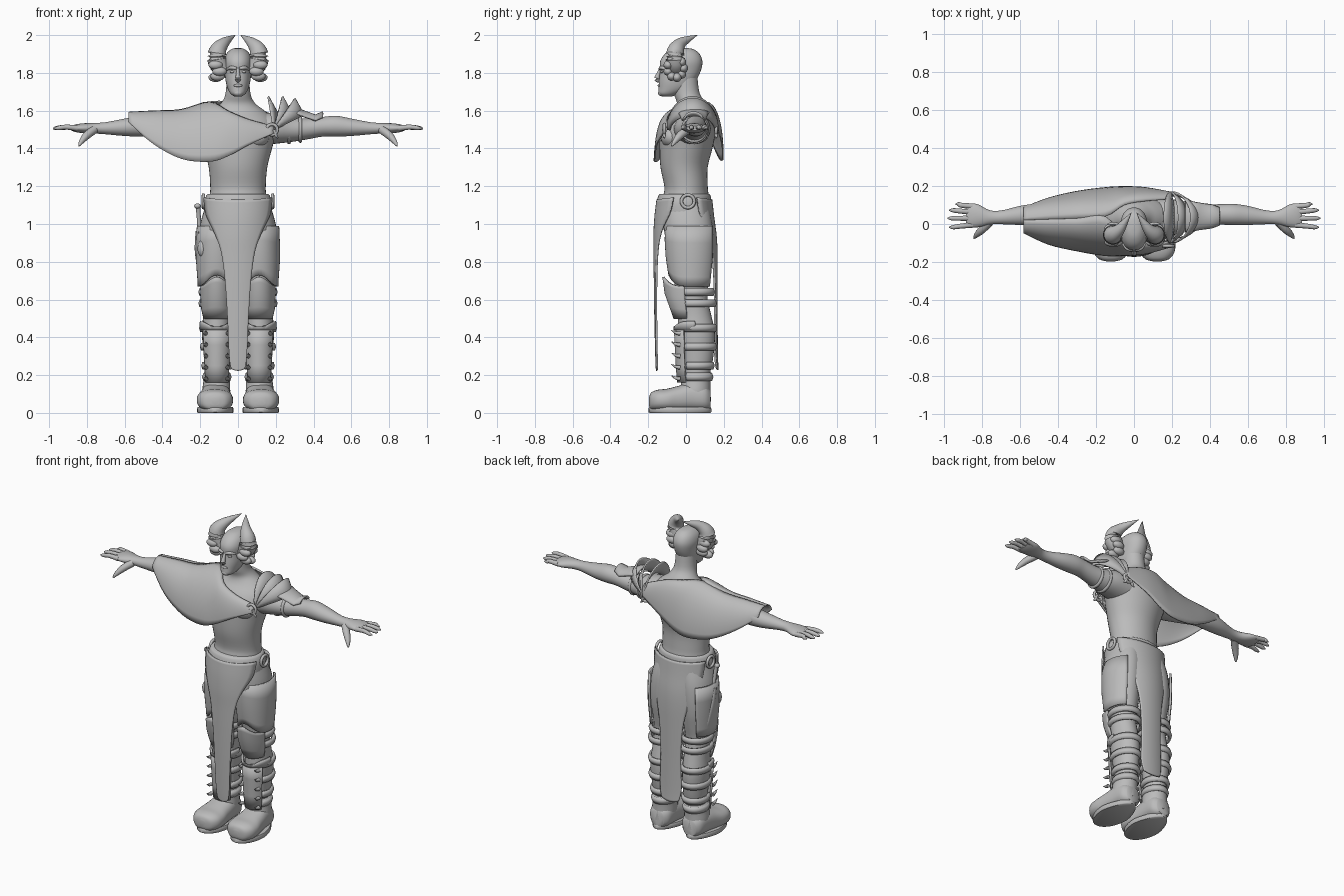
import bpy, bmesh, math
from mathutils import Vector

grey = bpy.data.materials.new("plain_grey")
grey.diffuse_color = (0.5, 0.5, 0.5, 1)


def finish(name, bm, mirror=False, thick=0, angle=50):
    bmesh.ops.remove_doubles(bm, verts=bm.verts, dist=0.0004)
    bmesh.ops.recalc_face_normals(bm, faces=bm.faces)
    me = bpy.data.meshes.new(name)
    bm.to_mesh(me)
    bm.free()
    ob = bpy.data.objects.new(name, me)
    bpy.context.collection.objects.link(ob)
    me.materials.append(grey)
    if thick:
        m = ob.modifiers.new("thickness", 'SOLIDIFY')
        m.thickness, m.offset = thick, 0
    if mirror:
        ob.modifiers.new("mirror", 'MIRROR')
    bpy.context.view_layer.objects.active = ob
    ob.select_set(True)
    bpy.ops.object.shade_smooth_by_angle(angle=math.radians(angle))
    ob.select_set(False)
    return ob


def spline(rows, steps=4):
    """Catmull-Rom interpolation through rows of numbers."""
    out = []
    for i in range(len(rows) - 1):
        p = [Vector(rows[min(max(k, 0), len(rows) - 1)]) for k in (i - 1, i, i + 1, i + 2)]
        for s in range(steps):
            t = s / steps
            out.append(0.5 * (2 * p[1] + (p[2] - p[0]) * t + (2 * p[0] - 5 * p[1] + 4 * p[2] - p[3]) * t * t
                              + (3 * p[1] - p[0] - 3 * p[2] + p[3]) * t ** 3))
    return out + [Vector(rows[-1])]


def skin(name, grid, closed, **kw):
    """Faces over a grid of points; closed grids become capped solids."""
    bm = bmesh.new()
    vs = [[bm.verts.new(p) for p in row] for row in grid]
    n = len(vs[0])
    for a, b in zip(vs, vs[1:]):
        for j in range(n if closed else n - 1):
            k = (j + 1) % n
            bm.faces.new((a[j], a[k], b[k], b[j]))
    if closed:
        bm.faces.new(vs[0])
        bm.faces.new(vs[-1])
    return finish(name, bm, **kw)


def loft(name, axis, rings, n=28, p=2.0, **kw):
    """Rings: position along axis, two centre values, two radii."""
    grid = []
    for t, c1, c2, r1, r2 in spline(rings):
        row = []
        for j in range(n):
            a = 2 * math.pi * j / n
            u, v = (math.copysign(abs(f) ** (2 / p), f) for f in (math.cos(a), math.sin(a)))
            u, v = c1 + r1 * u, c2 + r2 * v
            row.append({'x': (t, u, v), 'y': (u, t, v), 'z': (u, v, t)}[axis])
        grid.append(row)
    return skin(name, grid, True, **kw)


def tube(name, pts, n=12, **kw):
    """Points: x, y, z, radius."""
    pts = spline(pts)
    grid = []
    for i, q in enumerate(pts):
        d = (pts[min(i + 1, len(pts) - 1)] - pts[max(i - 1, 0)]).to_3d()
        rot = d.to_track_quat('Z', 'Y')
        grid.append([q.to_3d() + rot @ Vector((q[3] * math.cos(2 * math.pi * j / n),
                                               q[3] * math.sin(2 * math.pi * j / n), 0)) for j in range(n)])
    return skin(name, grid, True, **kw)


def ball(name, c, r, **kw):
    bm = bmesh.new()
    bmesh.ops.create_uvsphere(bm, u_segments=20, v_segments=12, radius=1)
    for v in bm.verts:
        v.co = Vector(c) + Vector([a * b for a, b in zip(v.co, r)])
    return finish(name, bm, **kw)


def cuff(name, c, rows, a0=-180, a1=180, rise=0, thick=0.012, mirror=True):
    """Curved plate; rows: z, rx, ry. The last row lifts at the front by rise."""
    grid = []
    for i, (z, rx, ry) in enumerate(rows):
        row = []
        for j in range(33):
            a = math.radians(a0 + (a1 - a0) * j / 32)
            lift = rise * max(0, math.cos(a)) ** 4 * i / (len(rows) - 1)
            row.append((c[0] + rx * math.sin(a), c[1] - ry * math.cos(a), z + lift))
        grid.append(row)
    return skin(name, grid, False, thick=thick, mirror=mirror)


def ring(name, c, R, r, axis='x', **kw):
    grid = []
    for i in range(25):
        a = 2 * math.pi * i / 24
        row = []
        for j in range(8):
            b = 2 * math.pi * j / 8
            d, h = R + r * math.cos(b), r * math.sin(b)
            off = (h, d * math.cos(a), d * math.sin(a)) if axis == 'x' else (d * math.cos(a), h, d * math.sin(a))
            row.append(Vector(c) + Vector(off))
        grid.append(row + [row[0]])
    return skin(name, grid, False, **kw)


# Torso, neck and chest
loft("torso", 'z', [(0.92, 0, 0, .12, .1), (1.05, 0, -.005, .165, .135), (1.15, 0, 0, .15, .12),
     (1.2, 0, 0, .147, .115), (1.3, 0, -.01, .155, .125), (1.4, 0, 0, .18, .14), (1.48, 0, .01, .2, .145),
     (1.55, 0, .025, .19, .125), (1.6, 0, .035, .14, .095), (1.64, 0, .03, .09, .078),
     (1.69, 0, .005, .066, .068), (1.78, 0, -.005, .06, .065)], n=40)
ball("chest_muscle", (.08, -.075, 1.46), (.085, .06, .06), mirror=True)

# Head and face
loft("head", 'z', [(1.675, 0, -.1, .02, .025), (1.69, 0, -.09, .04, .055), (1.72, 0, -.06, .056, .085),
     (1.76, 0, -.045, .066, .098), (1.81, 0, -.03, .07, .108), (1.86, 0, -.025, .074, .112),
     (1.9, 0, -.02, .062, .092), (1.925, 0, -.015, .036, .055), (1.932, 0, -.012, .008, .012)], p=2.2, n=32)
tube("nose", [(0, -.135, 1.82, .008), (0, -.148, 1.79, .011), (0, -.153, 1.767, .015), (0, -.14, 1.755, .008)])
tube("brow", [(.008, -.137, 1.822, .008), (.035, -.13, 1.828, .01), (.058, -.105, 1.818, .006)], mirror=True)
ball("eye", (.03, -.127, 1.806), (.013, .01, .007), mirror=True)
ball("lips", (0, -.14, 1.733), (.024, .01, .008))
ball("chin", (0, -.128, 1.694), (.026, .02, .018))

# Horns with a knobbly curl at the base
tube("horn", [(.07, -.05, 1.81, .04), (.108, -.055, 1.86, .052), (.108, -.055, 1.915, .046),
     (.078, -.03, 1.955, .031), (.045, .015, 1.98, .016), (.014, .06, 2.0, .001)], n=20, mirror=True)
for i in range(9):
    a = 2 * math.pi * i / 9
    ball("horn_curl", (.108 + .012 * math.sin(3 * a), -.055 + .042 * math.cos(a), 1.825 + .05 * math.sin(a)),
         (.038, .024, .024), mirror=True)

# Arms and hands
loft("arm", 'x', [(.08, .03, 1.5, .1, .09), (.2, .035, 1.505, .095, .08), (.28, .04, 1.5, .075, .066),
     (.36, .045, 1.503, .06, .056), (.45, .05, 1.515, .054, .052), (.52, .05, 1.518, .056, .055),
     (.6, .045, 1.512, .05, .046), (.7, .035, 1.507, .036, .032), (.76, .035, 1.507, .038, .028),
     (.82, .043, 1.507, .06, .026), (.86, .045, 1.507, .062, .02), (.885, .045, 1.507, .052, .011)], mirror=True)
for y0, y1, tip in ((-.005, -.017, .972), (.03, .03, .98), (.063, .072, .972), (.093, .105, .94)):
    tube("finger", [(.85, y0, 1.507, .015), (.91, (y0 + y1) / 2, 1.513, .013), (tip - .02, y1, 1.508, .011),
         (tip, y1, 1.505, .003)], mirror=True)
tube("thumb", [(.76, .01, 1.5, .022), (.8, -.03, 1.47, .021), (.83, -.06, 1.435, .013), (.842, -.075, 1.413, .004)],
     mirror=True)

# Draped cape: front and back halves; columns x, ridge y, ridge z, hem y, hem z
ridge = [(-.58, .02, 1.59), (-.45, .025, 1.597), (-.3, .03, 1.605), (-.15, .04, 1.645)]
front = [(*r, y, z) for r, (y, z) in zip(ridge, ((-.045, 1.54), (-.105, 1.425), (-.14, 1.345), (-.165, 1.33)))]
front += [(-.05, -.075, 1.595, -.165, 1.36), (.06, -.1, 1.55, -.155, 1.42), (.19, -.09, 1.515, -.12, 1.48)]
back = [(*r, y, z) for r, (y, z) in zip(ridge, ((.085, 1.54), (.135, 1.44), (.17, 1.36), (.19, 1.335)))]
back += [(-.05, .1, 1.645, .195, 1.36), (.06, .12, 1.625, .19, 1.43), (.2, .13, 1.57, .165, 1.51)]
for name, cols in (("cape_front", front), ("cape_back", back)):
    grid = []
    for x, yt, zt, yb, zb in spline(cols):
        arc = [math.pi / 2 * j / 10 for j in range(11)]
        grid.append([(x, yt + (yb - yt) * math.sin(a) ** .9, zb + (zt - zb) * math.cos(a) ** 1.15
                      if j < 10 else zb) for j, a in enumerate(arc)])
    skin(name, grid, False, thick=.008)

# Layered shoulder guard fanning out from front and back clasps
for top, z in ((.16, 1.675), (.235, 1.675), (.3, 1.665)):
    rows = []
    for dx, dz, k in ((0, 0, 1), (.03, -.055, .92), (.05, -.09, .85)):
        rows.append([(.19 + (top + dx - .19) * math.sin(a), .035 - .135 * k * math.cos(a),
                      1.5 + (z + dz - 1.5) * math.sin(a)) for a in (math.pi * j / 24 for j in range(25))])
    skin("shoulder_plate", rows, False, thick=.01)
skin("upper_arm_plate", [[(x, .04 + w * math.sin(a), z - .035 * (1 - math.cos(a)))
     for a in (-1.4 + .28 * j for j in range(11))] for x, z, w in
     ((.27, 1.625, .085), (.34, 1.6, .07), (.41, 1.575, .06), (.45, 1.592, .045))], False, thick=.01)
for y in (-.115, .16):
    ring("shoulder_clasp", (.18, y, 1.5), .028, .009, 'y')
    for dx in (-.03, .02):
        tube("clasp_hook", [(.18 + dx / 2, y, 1.5, .011), (.18 + dx, y, 1.47, .009), (.18 + dx * 1.6, y, 1.455, .003)])
for x in (.27, .33):
    ring("arm_strap", (x, .043, 1.5), .068 - (x - .27) * .12, .01)

# Belt, hip rings and long cloth panels; rows z, half width, depth
loft("waistband", 'z', [(1.0, 0, -.005, .178, .145), (1.08, 0, -.01, .18, .148), (1.12, 0, -.01, .178, .145),
     (1.15, 0, -.008, .168, .138), (1.16, 0, -.008, .158, .128)], n=40)
ring("hip_ring", (.183, .01, 1.12), .034, .009, mirror=True)
panels = {"front_cloth": [(1.14, .18, -.152), (1.05, .168, -.163), (.95, .122, -.168), (.85, .088, -.167),
                          (.7, .068, -.166), (.5, .055, -.163), (.3, .046, -.158), (.235, .036, -.155)],
          "back_cloth": [(1.14, .18, .135), (1.05, .172, .145), (.95, .145, .158), (.85, .11, .163),
                         (.7, .08, .163), (.5, .07, .163), (.32, .075, .165), (.24, .06, .168)]}
for name, rows in panels.items():
    skin(name, [[(w * u, y * math.sqrt(1 - (w * u / .2) ** 2), z - .012 * (1 - u * u))
         for u in (-1 + j / 8 for j in range(17))] for z, w, y in spline(rows)], False, thick=.009)

# Legs with thigh, knee and shin armour
loft("leg", 'z', [(1.1, .085, 0, .085, .12), (1.0, .1, .01, .1, .13), (.9, .11, .02, .098, .125),
     (.8, .112, .025, .094, .115), (.72, .11, .03, .083, .098), (.62, .112, .03, .076, .083),
     (.52, .112, .045, .073, .088), (.42, .114, .055, .077, .098), (.3, .112, .06, .069, .085),
     (.2, .11, .055, .062, .072), (.1, .115, .05, .07, .075)], mirror=True)
cuff("thigh_guard", (.112, .025), [(.99, .1, .13), (.9, .104, .132), (.8, .104, .127), (.72, .098, .118),
     (.67, .096, .112)], -120, 150, .06)
cuff("knee_guard", (.112, .03), [(.5, .068, .09), (.55, .08, .112), (.61, .084, .138), (.655, .084, .145),
     (.67, .084, .15)], -75, 75, .05)
cuff("knee_collar", (.112, .04), [(.44, .084, .1), (.47, .086, .102), (.485, .084, .1)], -95, 95, -.035)
cuff("shin_guard", (.112, .04), [(.16, .066, .082), (.25, .072, .088), (.36, .078, .094), (.45, .082, .098)], -58, 58)
for z, rx, ry, y in ((.64, .09, .1, .045), (.58, .09, .105, .05), (.45, .087, .102, .055),
                     (.35, .082, .098, .058), (.25, .075, .086, .058), (.19, .07, .082, .055)):
    cuff("leg_strap", (.112, y), [(z - .018, rx - .006, ry - .006), (z, rx, ry), (z + .018, rx - .006, ry - .006)],
         50, 310, thick=.016)
for z in (.18, .24, .3, .36, .42):
    for x in (.055, .17):
        tube("shin_spike", [(x, -.03, z, .012), (x, -.055, z + .005, .008), (x, -.078, z + .018, .001)], n=8, mirror=True)

# Rounded boots
loft("boot_foot", 'y', [(-.197, .122, .06, .02, .02), (-.185, .122, .062, .062, .045), (-.15, .122, .066, .09, .056),
     (-.1, .122, .068, .096, .06), (-.04, .12, .075, .086, .068), (.03, .117, .085, .078, .075),
     (.1, .115, .08, .07, .068), (.13, .115, .07, .045, .05)], p=2.4, mirror=True)
loft("boot_shaft", 'z', [(.06, .115, .05, .073, .082), (.12, .115, .05, .074, .08), (.17, .113, .053, .07, .078),
     (.205, .112, .055, .072, .082), (.215, .112, .055, .066, .076)], mirror=True)
skin("boot_sole", [[(.12 + k * (.096 - .02 * max(0, math.sin(a))) * math.cos(a), -.032 + k * .166 * math.sin(a), z)
     for a in (2 * math.pi * j / 32 for j in range(32))] for z, k in ((0, .97), (.004, 1), (.024, 1), (.03, .97))],
     True, mirror=True)

# Sheathed dagger and pouches on one hip
tube("dagger_grip", [(-.212, -.01, 1.1, .014), (-.208, 0, 1.04, .011), (-.203, .01, .97, .012)])
ball("dagger_pommel", (-.214, -.012, 1.095), (.018, .018, .014))
tube("dagger_guard", [(-.2, -.04, .955, .009), (-.203, .012, .965, .012), (-.2, .065, .955, .009)])
tube("dagger_sheath", [(-.203, .012, .96, .022), (-.205, .04, .86, .024), (-.2, .065, .76, .016), (-.197, .075, .7, .003)])
for y, z in ((-.05, .87), (.0, .85)):
    ball("hip_pouch", (-.19, y, z), (.024, .03, .045))
